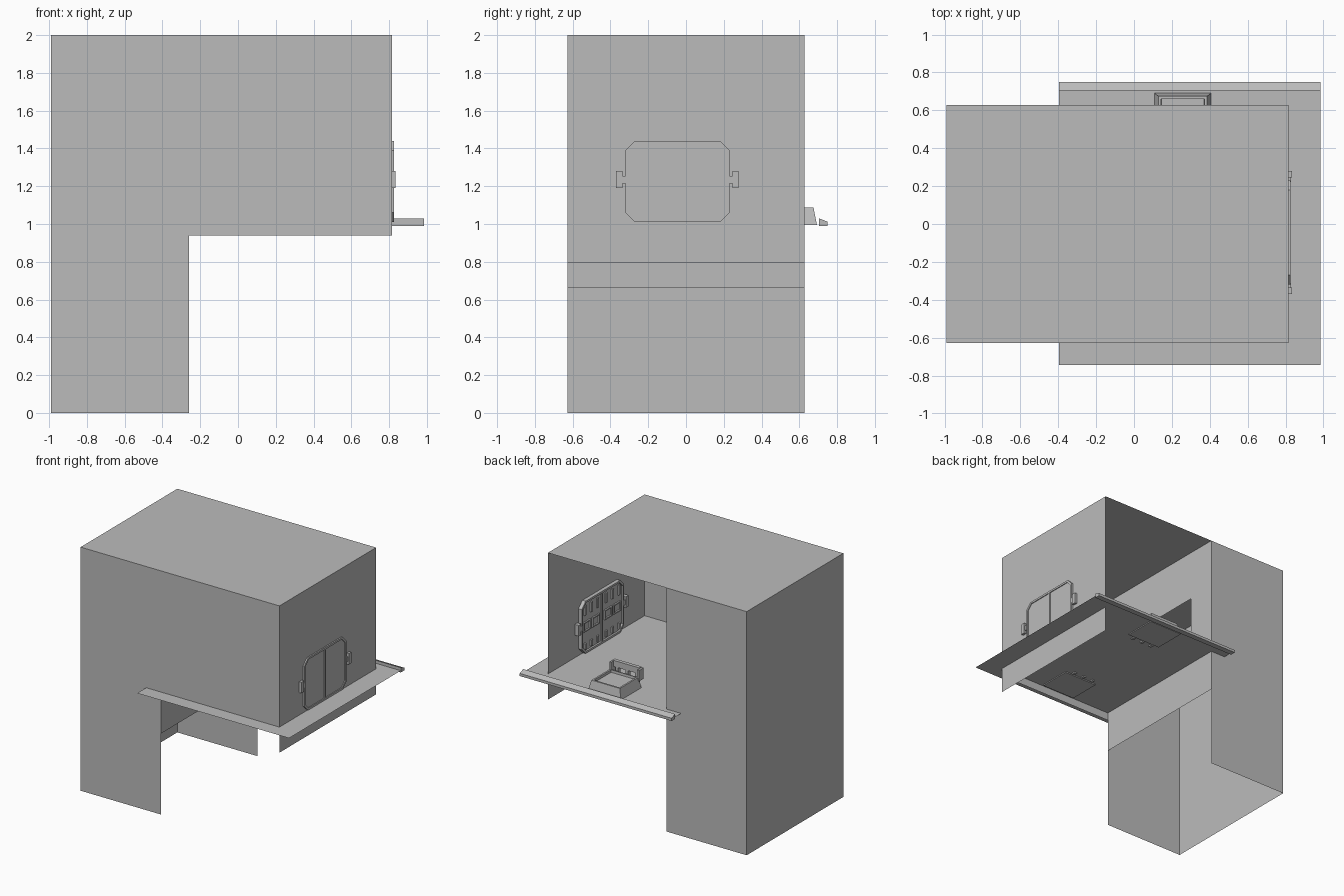
import bpy
import bmesh

cube = bpy.data.objects.get("Cube")
if cube:
    bpy.data.objects.remove(cube, do_unlink=True)

# One plain grey for everything
grey = bpy.data.materials.new("plain_grey")
grey.use_nodes = True
GREY = (0.5, 0.5, 0.5, 1)
grey.diffuse_color = GREY
grey.node_tree.nodes["Principled BSDF"].inputs["Base Color"].default_value = GREY


def finish(name, bm, solid=True):
    if solid:
        bmesh.ops.recalc_face_normals(bm, faces=bm.faces)
    mesh = bpy.data.meshes.new(name)
    bm.to_mesh(mesh)
    bm.free()
    mesh.materials.append(grey)
    obj = bpy.data.objects.new(name, mesh)
    bpy.context.collection.objects.link(obj)
    return obj


def on_axis(axis, pos, p):
    """Place a 2D point on the plane perpendicular to an axis."""
    co = list(p)
    co.insert("xyz".index(axis), pos)
    return co


def sheet(name, axis, pos, outline, flip=False):
    bm = bmesh.new()
    face = bm.faces.new([bm.verts.new(on_axis(axis, pos, p)) for p in outline])
    if flip:
        face.normal_flip()
    return finish(name, bm, False)


def prism(name, axis, a, b, outline):
    bm = bmesh.new()
    lo = [bm.verts.new(on_axis(axis, a, p)) for p in outline]
    hi = [bm.verts.new(on_axis(axis, b, p)) for p in outline]
    bm.faces.new(lo)
    bm.faces.new(hi)
    for i in range(len(lo)):
        j = (i + 1) % len(lo)
        bm.faces.new((lo[i], lo[j], hi[j], hi[i]))
    return finish(name, bm)


def rect(a0, b0, a1, b1, c=0):
    """Rectangle outline, optionally with cut corners."""
    if not c:
        return [(a0, b0), (a1, b0), (a1, b1), (a0, b1)]
    return [(a0 + c, b0), (a1 - c, b0), (a1, b0 + c), (a1, b1 - c),
            (a1 - c, b1), (a0 + c, b1), (a0, b1 - c), (a0, b0 + c)]


def box(name, x, y, z):
    return prism(name, "z", z[0], z[1], rect(x[0], y[0], x[1], y[1]))


def ring(name, a, b, outer, inner):
    """Frame between two matching outlines, extruded along x."""
    bm = bmesh.new()
    loops = [[bm.verts.new(on_axis("x", pos, p)) for p in loop]
             for pos, loop in ((a, outer), (b, outer), (b, inner), (a, inner))]
    for k in range(4):
        l0, l1 = loops[k], loops[(k + 1) % 4]
        for i in range(len(l0)):
            j = (i + 1) % len(l0)
            bm.faces.new((l0[i], l0[j], l1[j], l1[i]))
    return finish(name, bm)


# Thin shell: walls and roof
LEFT, MID, RIGHT, HALF, TOP = -0.99, -0.26, 0.815, 0.627, 2.0
FLOOR = 1.005
sheet("roof", "z", TOP, rect(LEFT, -HALF, RIGHT, HALF))
sheet("front_wall", "y", -HALF,
      [(LEFT, 0), (MID, 0), (MID, 0.94), (RIGHT, 0.94), (RIGHT, TOP), (LEFT, TOP)])
sheet("back_wall", "y", HALF, rect(LEFT, 0, MID, TOP), True)
sheet("tower_side_wall", "x", LEFT, rect(-HALF, 0, HALF, TOP), True)
sheet("gate_wall", "x", RIGHT, rect(-HALF, 0.795, HALF, TOP))

# Dividing wall with a doorway
DOOR = 0.38
sheet("dividing_wall", "x", MID,
      [(-HALF, 0.665), (HALF, 0.665), (HALF, TOP), (-HALF, TOP), (-HALF, FLOOR),
       (-DOOR, FLOOR), (-DOOR, 1.587), (DOOR, 1.587), (DOOR, FLOOR), (-HALF, FLOOR)][:4]
      if DOOR <= 0 else
      [(-HALF, 0.665), (HALF, 0.665), (HALF, FLOOR), (-HALF, FLOOR)])
sheet("dividing_wall_upper", "x", MID,
      [(-HALF, FLOOR), (-DOOR, FLOOR), (-DOOR, 1.587), (DOOR, 1.587),
       (DOOR, FLOOR), (HALF, FLOOR), (HALF, TOP), (-HALF, TOP)])

# Floor slab and the sloped curb on its open edge
sheet("floor", "z", FLOOR, rect(-0.395, -0.745, 0.985, 0.745))
prism("floor_curb", "x", -0.395, 0.985,
      [(0.705, 0.99), (0.75, 0.99), (0.75, 1.012), (0.705, 1.03)])

# Double gate with cut corners
Y0, Y1, Z0, Z1, CUT = -0.32, 0.23, 1.01, 1.44, 0.05
YC = (Y0 + Y1) / 2
prism("gate_panel", "x", 0.80, 0.819, rect(Y0, Z0, Y1, Z1, CUT))
ring("gate_rim", 0.785, 0.826, rect(Y0, Z0, Y1, Z1, CUT),
     rect(Y0 + 0.016, Z0 + 0.016, Y1 - 0.016, Z1 - 0.016, CUT - 0.007))
box("gate_centre_bar", (0.788, 0.825), (YC - 0.007, YC + 0.007), (Z0, Z1))
for side, ya, yb in (("right", Y0, YC), ("left", YC, Y1)):
    w = yb - ya
    # Framed boxes and short ribs on the inner face of each leaf
    for i in range(2):
        a = ya + w * (0.12 + 0.42 * i)
        b = a + w * 0.34
        ring("gate_box_" + side, 0.788, 0.801, rect(a, 1.185, b, 1.265),
             rect(a + 0.01, 1.195, b - 0.01, 1.255))
    for i in range(3):
        c = ya + w * (0.2 + 0.3 * i)
        box("gate_upper_rib_" + side, (0.788, 0.801), (c - 0.01, c + 0.01), (1.32, 1.40))
        box("gate_lower_rib_" + side, (0.788, 0.801), (c - 0.01, c + 0.01), (1.04, 1.09))

# Hinge blocks either side of the gate
for side, y in (("right", -0.353), ("left", 0.262)):
    box("gate_hinge_" + side, (0.78, 0.835), (y - 0.017, y + 0.017), (1.19, 1.28))
    inner = 0.262 - 0.04 if y > 0 else -0.353 + 0.04
    box("gate_hinge_arm_" + side, (0.785, 0.828), sorted((y, inner)), (1.215, 1.255))


# Low seats with a recessed cushion and a bar backrest
def seat(label, front, s):
    x0, x1, depth = 0.105, 0.41, 0.27
    bm = bmesh.new()
    rows = []
    for z, inset, lead in ((0.995, 0, 0), (1.088, 0.024, 0.018),
                           (1.088, 0.038, 0.032), (1.068, 0.04, 0.034)):
        ya, yb = front - s * lead, front - s * (depth - lead * 0.6)
        rows.append([bm.verts.new((x, y, z)) for x, y in
                     rect(x0 + inset, ya, x1 - inset, yb)])
    for r0, r1 in zip(rows, rows[1:]):
        for i in range(4):
            j = (i + 1) % 4
            bm.faces.new((r0[i], r0[j], r1[j], r1[i]))
    bm.faces.new(rows[-1])
    bm.faces.new(rows[0])
    finish(label + "_seat_base", bm)
    yr = front - s * (depth + 0.01)
    span = sorted((yr, yr - s * 0.03))
    for x in (0.16, 0.25, 0.34):
        box(label + "_seat_post", (x - 0.012, x + 0.012), span, (0.995, 1.11))
    box(label + "_seat_backrest", (0.135, 0.38), span, (1.105, 1.155))
    for x in (0.125, 0.378):
        box(label + "_seat_arm", (x - 0.008, x + 0.008),
            sorted((yr - s * 0.03, yr + s * 0.03)), (1.06, 1.15))


seat("rear", 0.693, 1)
seat("front", -0.61, -1)
